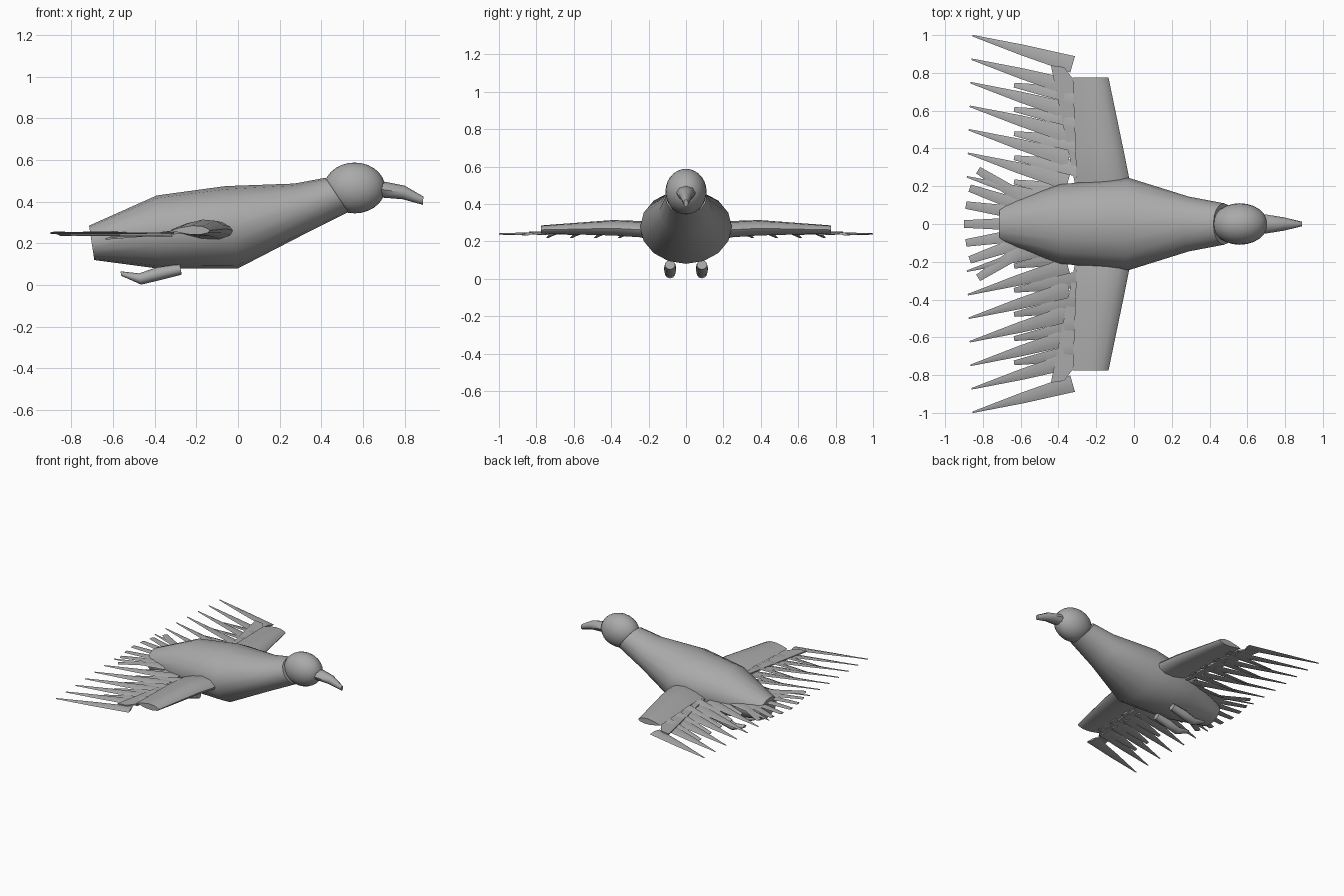
import bpy, bmesh, math
from mathutils import Vector

cube = bpy.data.objects.get("Cube")
if cube:
    bpy.data.objects.remove(cube, do_unlink=True)

grey = bpy.data.materials.new("plumage grey")
grey.use_nodes = True
GREY = (0.4, 0.4, 0.4, 1)
grey.diffuse_color = GREY
grey.node_tree.nodes["Principled BSDF"].inputs["Base Color"].default_value = GREY


def finish(name, bm, angle=35):
    bmesh.ops.recalc_face_normals(bm, faces=bm.faces)
    mesh = bpy.data.meshes.new(name)
    bm.to_mesh(mesh)
    bm.free()
    mesh.materials.append(grey)
    obj = bpy.data.objects.new(name, mesh)
    bpy.context.collection.objects.link(obj)
    bpy.ops.object.select_all(action='DESELECT')
    obj.select_set(True)
    bpy.context.view_layer.objects.active = obj
    bpy.ops.object.shade_smooth_by_angle(angle=math.radians(angle))
    return obj


def loft(name, rings, angle=35):
    """Skin a list of equal-length point rings and cap both ends."""
    bm = bmesh.new()
    loops = [[bm.verts.new(p) for p in ring] for ring in rings]
    n = len(loops[0])
    for a, b in zip(loops, loops[1:]):
        for i in range(n):
            j = (i + 1) % n
            bm.faces.new((a[i], a[j], b[j], b[i]))
    bm.faces.new(loops[0])
    bm.faces.new(loops[-1])
    return finish(name, bm, angle)


def oval(top, bottom, half_width, y=0, sides=16):
    """Oval ring spanning two (x, z) points, with a half width along y."""
    t, b = Vector((top[0], y, top[1])), Vector((bottom[0], y, bottom[1]))
    ring = []
    for i in range(sides):
        a = 2 * math.pi * i / sides
        ring.append((t + b) / 2 + (t - b) / 2 * math.cos(a)
                    + Vector((0, half_width * math.sin(a), 0)))
    return ring


# Body and neck
loft("body", [
    oval((-0.715, 0.285), (-0.69, 0.12), 0.10),
    oval((-0.39, 0.43), (-0.39, 0.08), 0.21),
    oval((-0.06, 0.475), (0.0, 0.08), 0.245),
    oval((0.27, 0.487), (0.31, 0.24), 0.145),
    oval((0.42, 0.515), (0.53, 0.35), 0.11)], 50)

# Head
bm = bmesh.new()
bmesh.ops.create_uvsphere(bm, u_segments=24, v_segments=14, radius=1)
bmesh.ops.scale(bm, vec=(0.147, 0.11, 0.122), verts=bm.verts)
bmesh.ops.translate(bm, vec=(0.56, 0, 0.466), verts=bm.verts)
finish("head", bm)

# Hooked beak
loft("beak", [
    oval((0.66, 0.50), (0.66, 0.42), 0.055, sides=8),
    oval((0.71, 0.495), (0.69, 0.42), 0.05, sides=8),
    oval((0.80, 0.477), (0.79, 0.412), 0.035, sides=8),
    oval((0.89, 0.425), (0.888, 0.385), 0.012, sides=8)], 50)


def wing_section(y, trail, lead, z, thick):
    """Closed aerofoil ring: rounded leading edge, thin trailing edge."""
    profile = [(0, 0.0), (0.25, 0.3), (0.55, 0.52), (0.8, 0.45), (0.95, 0.2),
               (1, 0), (0.95, -0.25), (0.75, -0.45), (0.45, -0.4), (0.2, -0.2)]
    return [(trail + (lead - trail) * u, y, z + thick * v) for u, v in profile]


def feather(name, base, tip, base_width, tip_width, tilt=0.0):
    """Thin tapered blade, widest near its base, running base to tip."""
    base, tip = Vector(base), Vector(tip)
    along = tip - base
    side = Vector((-along.y, along.x, 0)).normalized()
    rings = []
    for t, w in ((0, base_width), (0.5, base_width * 0.6 + tip_width * 0.4),
                 (1, tip_width)):
        c = base + along * t
        across = (side + Vector((0, 0, tilt * side.y))) * w / 2
        up = Vector((0, 0, 0.008 - 0.004 * t))
        rings.append([c - across, c + up, c + across, c - up])
    loft(name, rings)


for s, label in ((1, "left"), (-1, "right")):
    # Wing arm
    loft(label + "_wing", [
        wing_section(s * 0.15, -0.30, 0.0, 0.25, 0.09),
        wing_section(s * 0.24, -0.305, -0.025, 0.262, 0.09),
        wing_section(s * 0.39, -0.31, -0.055, 0.27, 0.085),
        wing_section(s * 0.775, -0.325, -0.135, 0.262, 0.045)], 40)

    # Thin web carrying the feather roots
    loft(label + "_wing_web", [
        [(x, s * y, z) for x, y in
         ((-0.29, 0.2), (-0.31, 0.2), (-0.44, 0.84), (-0.37, 0.83), (-0.31, 0.75))]
        for z in (0.244, 0.254)])

    # Long pointed flight feathers
    for i in range(7):
        d = 0.1245 * i
        x = 0.005 * i
        feather(f"{label}_flight_feather_{i + 1}",
                (-0.325 - x, s * (0.845 - d), 0.24 + 0.001 * i),
                (-0.855 - x, s * (0.997 - d), 0.24 + 0.002 * i),
                0.09, 0.008, -0.12 * s)

    # Short blunt covert feathers
    for i in range(5):
        y = 0.735 - 0.128 * i
        feather(f"{label}_covert_feather_{i + 1}",
                (-0.28, s * (y - 0.06), 0.255), (-0.635, s * y, 0.222),
                0.09, 0.025, -0.2 * s)

    # Fanned tail feathers on each side
    for i, (x, y) in enumerate(((-0.89, 0.10), (-0.87, 0.19), (-0.825, 0.285))):
        feather(f"{label}_tail_feather_{i + 1}",
                (-0.55, s * (0.05 + 0.03 * i), 0.25), (x, s * y, 0.25),
                0.07, 0.04)

    # Leg tucked backwards with trailing foot
    loft(label + "_leg", [
        oval((-0.28, 0.10), (-0.27, 0.05), 0.028, s * 0.085, 10),
        oval((-0.39, 0.085), (-0.38, 0.022), 0.033, s * 0.085, 10),
        oval((-0.475, 0.056), (-0.465, 0.002), 0.028, s * 0.085, 10),
        oval((-0.565, 0.066), (-0.56, 0.044), 0.018, s * 0.085, 10)], 50)

# Centre tail feather
feather("centre_tail_feather", (-0.55, 0, 0.25), (-0.9, 0, 0.25), 0.07, 0.04)
